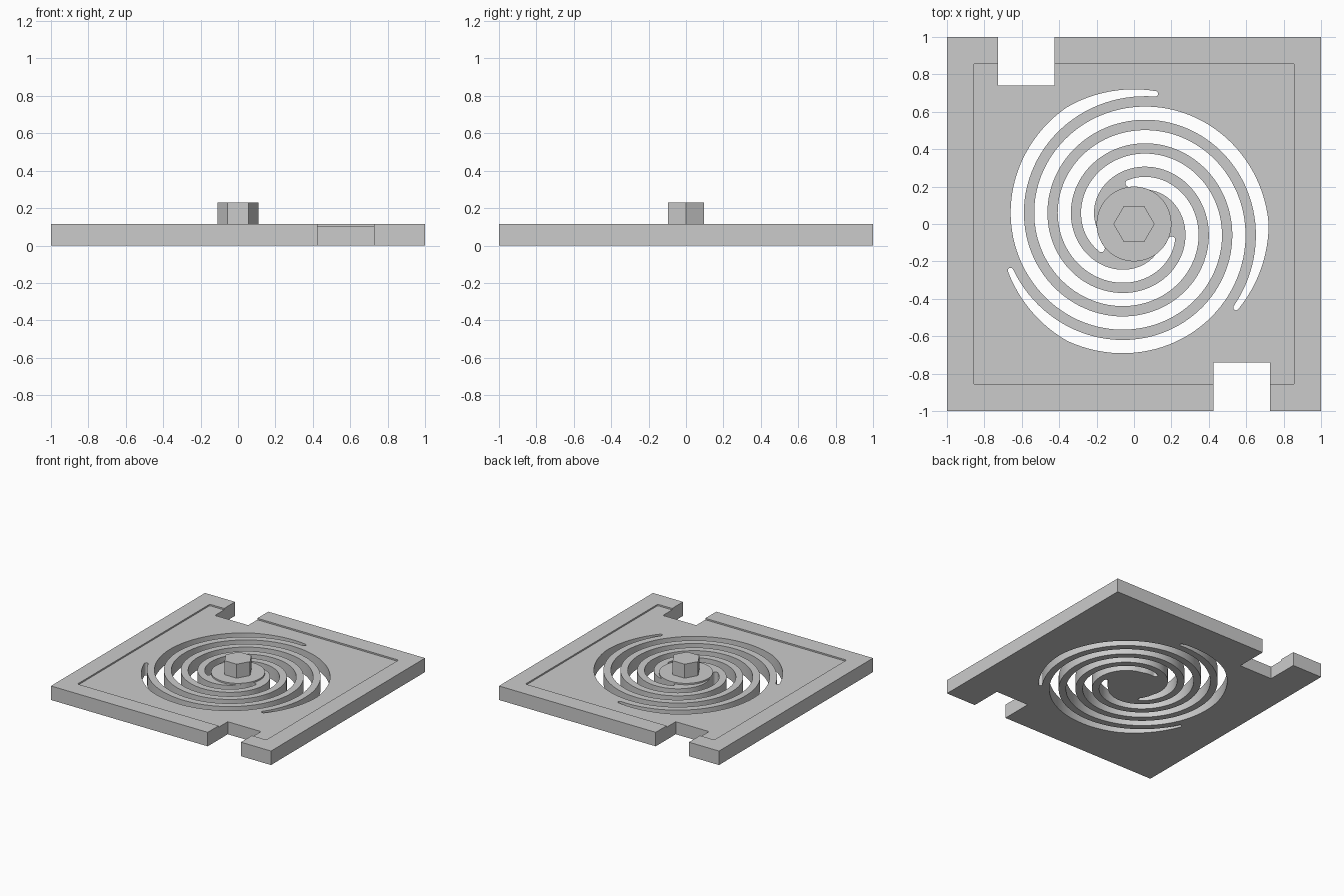
import bpy, bmesh
from math import radians, degrees, sin, cos, pi
from mathutils import Matrix

if "Cube" in bpy.data.objects:
    bpy.data.objects.remove(bpy.data.objects["Cube"], do_unlink=True)

TOP, FLOOR = 0.115, 0.103        # rim height, recess floor
HUB_R, SLOT_R = 0.2, 0.72        # limits of the spiral slots
PITCH, SLOT_W = 0.38, 0.071      # rise per turn, slot width

grey = bpy.data.materials.new("light grey")
grey.use_nodes = True
grey.diffuse_color = (0.6, 0.6, 0.6, 1)
grey.node_tree.nodes["Principled BSDF"].inputs["Base Color"].default_value = (0.6, 0.6, 0.6, 1)


def make(name, bm):
    bmesh.ops.recalc_face_normals(bm, faces=bm.faces)
    mesh = bpy.data.meshes.new(name)
    bm.to_mesh(mesh)
    bm.free()
    mesh.materials.append(grey)
    ob = bpy.data.objects.new(name, mesh)
    bpy.context.collection.objects.link(ob)
    return ob


def box(name, x0, x1, y0, y1, z0, z1, radius=0):
    bm = bmesh.new()
    bmesh.ops.create_cube(bm, size=1)
    for v in bm.verts:
        v.co = (x1 if v.co.x > 0 else x0, y1 if v.co.y > 0 else y0, z1 if v.co.z > 0 else z0)
    if radius:
        upright = [e for e in bm.edges if abs(e.verts[0].co.z - e.verts[1].co.z) > 0.01]
        bmesh.ops.bevel(bm, geom=upright, offset=radius, segments=4, profile=0.5, affect='EDGES')
    return make(name, bm)


def prism(name, sides, r, z0, z1):
    bm = bmesh.new()
    bmesh.ops.create_cone(bm, cap_ends=True, segments=sides, radius1=r, radius2=r, depth=z1 - z0,
                          matrix=Matrix.Translation((0, 0, (z0 + z1) / 2)))
    return make(name, bm)


def slot_edges(deg):
    """Inner and outer radius of a slot, trimmed to the hub and the outer circle."""
    outer = SLOT_R - PITCH * deg / 360
    return max(HUB_R, outer - SLOT_W), min(SLOT_R, outer)


def spiral_slot(name, turn, start=-39.3, end=457, steps=150):
    # Ribs across the slot: (angle, inner radius, outer radius)
    ribs = [(d, *slot_edges(d)) for d in (start + (end - start) * i / steps for i in range(steps + 1))]

    # Rounded ends
    def cap(deg, sign):
        inner, outer = slot_edges(deg)
        mid, half = (inner + outer) / 2, (outer - inner) / 2
        for i in range(1, 7):
            a = radians(14 * i)
            yield (deg + sign * degrees(half * sin(a) / mid), mid - half * cos(a), mid + half * cos(a))

    ribs = list(cap(start, -1))[::-1] + ribs + list(cap(end, 1))
    bm = bmesh.new()
    rows = []
    for deg, inner, outer in ribs:
        a = radians(deg + turn)
        rows.append([bm.verts.new((r * cos(a), r * sin(a), z))
                     for r, z in ((inner, -0.1), (outer, -0.1), (outer, 0.2), (inner, 0.2))])
    for p, q in zip(rows, rows[1:]):
        for i in range(4):
            j = (i + 1) % 4
            bm.faces.new((p[i], p[j], q[j], q[i]))
    bm.faces.new(rows[0])
    bm.faces.new(rows[-1])
    return make(name, bm)


def smooth(ob):
    bpy.ops.object.select_all(action='DESELECT')
    ob.select_set(True)
    bpy.context.view_layer.objects.active = ob
    bpy.ops.object.shade_smooth_by_angle(angle=radians(30))


# Square plate, cut by the shallow recess, two edge notches and three spiral slots
plate = box("spring_plate", -1, 1, -1, 1, 0, TOP)
cutters = [
    box("recess_cutter", -0.858, 0.858, -0.858, 0.858, FLOOR, 0.3, radius=0.01),
    box("front_notch_cutter", 0.425, 0.727, -1.2, -0.74, -0.1, 0.4),
    box("back_notch_cutter", -0.727, -0.425, 0.74, 1.2, -0.1, 0.4),
]
cutters += [spiral_slot(f"slot_cutter_{i + 1}", 120 * i) for i in range(3)]

bpy.context.view_layer.objects.active = plate
for cutter in cutters:
    cutter.hide_render = True
    mod = plate.modifiers.new(cutter.name, 'BOOLEAN')
    mod.operation, mod.solver, mod.object = 'DIFFERENCE', 'EXACT', cutter
    bpy.ops.object.modifier_apply(modifier=mod.name)
for cutter in cutters:
    bpy.data.objects.remove(cutter, do_unlink=True)
smooth(plate)

# Raised hub disc and hexagonal post
hub = prism("hub_disc", 96, HUB_R, FLOOR, TOP)
smooth(hub)
post = prism("hex_post", 6, 0.11, FLOOR, 0.23)
post.data.transform(Matrix.Rotation(pi / 6, 4, 'Z'))
